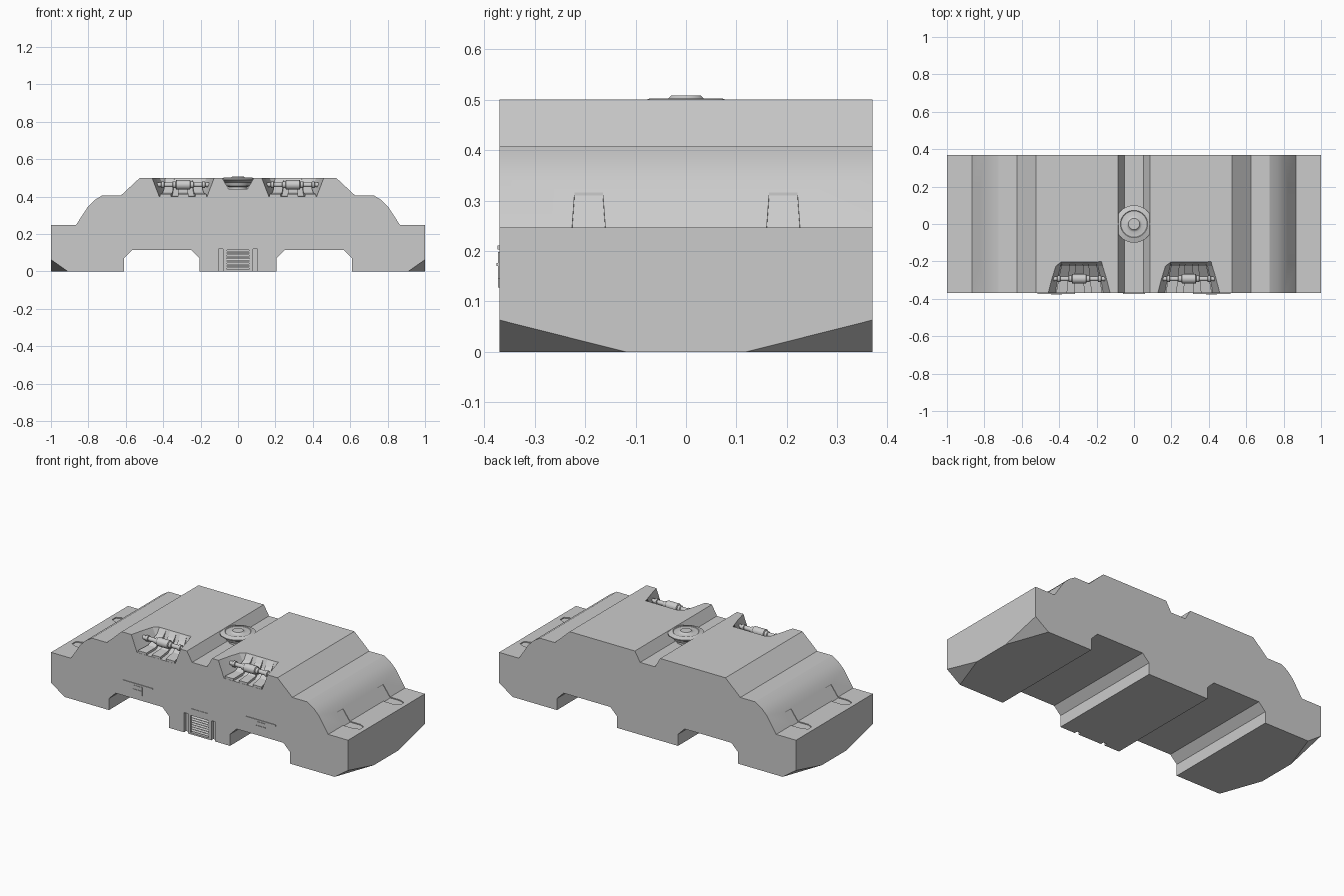
import bpy, bmesh, math
from mathutils import Vector

if "Cube" in bpy.data.objects:
    bpy.data.objects.remove(bpy.data.objects["Cube"])

grey = bpy.data.materials.new("plain grey")
grey.diffuse_color = (0.6, 0.6, 0.6, 1)
grey.use_nodes = True
grey.node_tree.nodes["Principled BSDF"].inputs["Base Color"].default_value = grey.diffuse_color


def finish(name, bm, smooth=None):
    bmesh.ops.recalc_face_normals(bm, faces=bm.faces)
    me = bpy.data.meshes.new(name)
    bm.to_mesh(me)
    bm.free()
    me.materials.append(grey)
    ob = bpy.data.objects.new(name, me)
    bpy.context.collection.objects.link(ob)
    if smooth:
        shade(ob, smooth)
    return ob


def shade(ob, angle):
    bpy.ops.object.select_all(action='DESELECT')
    ob.select_set(True)
    bpy.context.view_layer.objects.active = ob
    bpy.ops.object.shade_smooth_by_angle(angle=math.radians(angle))


def loft(name, sections):
    """Solid through a list of equal-length closed sections."""
    bm = bmesh.new()
    rings = [[bm.verts.new(p) for p in s] for s in sections]
    for a, b in zip(rings, rings[1:]):
        for i in range(len(a)):
            j = (i + 1) % len(a)
            bm.faces.new((a[i], a[j], b[j], b[i]))
    bm.faces.new(rings[0])
    bm.faces.new(rings[-1])
    return finish(name, bm)


def box(name, x0, x1, y0, y1, z0, z1):
    return loft(name, [[(x0, y, z0), (x1, y, z0), (x1, y, z1), (x0, y, z1)] for y in (y0, y1)])


def lathe(name, profile, place, n=32):
    """Spin (radius, height) pairs; place maps (a, b, height) to a point."""
    secs = []
    for r, h in profile:
        secs.append([place(r * math.cos(2 * math.pi * i / n), r * math.sin(2 * math.pi * i / n), h)
                     for i in range(n)])
    ob = loft(name, secs)
    shade(ob, 30)
    return ob


def cut(target, cutter):
    cutter.hide_render = True
    m = target.modifiers.new("cut", 'BOOLEAN')
    m.operation = 'DIFFERENCE'
    m.solver = 'EXACT'
    m.object = cutter
    bpy.context.view_layer.objects.active = target
    bpy.ops.object.modifier_apply(modifier=m.name)
    bpy.data.objects.remove(cutter)


# Main body: symmetric side profile swept through the full depth
half = [(0.05, 0.44), (0.085, 0.5), (0.525, 0.5), (0.625, 0.407), (0.725, 0.407),
        (0.766, 0.382), (0.803, 0.345), (0.867, 0.247), (1, 0.247), (1, 0), (0.61, 0),
        (0.61, 0.07), (0.565, 0.115), (0.25, 0.115), (0.205, 0.07), (0.205, 0)]
outline = half + [(-x, z) for x, z in reversed(half)]
body = loft("body", [[(x, y, z) for x, z in outline] for y in (-0.37, 0.37)])

# Bevelled lower corners
for sx in (-1, 1):
    for sy in (-1, 1):
        pts = [Vector((1, 0.37, 0.063)), Vector((0.91, 0.37, 0)), Vector((1, 0.12, 0))]
        mid = sum(pts, Vector()) / 3
        pts = [mid + (p - mid) * 2 for p in pts] + [Vector((1.05, 0.42, -0.05))]
        bm = bmesh.new()
        vs = [bm.verts.new((p.x * sx, p.y * sy, p.z)) for p in pts]
        for f in ((0, 1, 2), (0, 1, 3), (1, 2, 3), (0, 2, 3)):
            bm.faces.new([vs[i] for i in f])
        cut(body, finish("corner_cutter", bm))

# Front pockets on the top edge: (y, floor z, floor half width, top half width)
rows = [(-0.38, 0.4, 0.13, 0.169), (-0.29, 0.407, 0.115, 0.146), (-0.225, 0.45, 0.1, 0.126),
        (-0.2, 0.505, 0.095, 0.12)]
for s in (-1, 1):
    c = 0.293 * s
    cut(body, loft("pocket_cutter", [[(c - f, y, z), (c + f, y, z), (c + t, y, 0.502),
                                      (c + t, y, 0.53), (c - t, y, 0.53), (c - t, y, 0.502)]
                                     for y, z, f, t in rows]))

# Shallow pointed recesses running down the end slopes: (x, z, half width)
path = [(0.822, 0.316, 0.028), (0.867, 0.247, 0.033), (0.935, 0.247, 0.033), (0.97, 0.247, 0.018)]
for sx in (-1, 1):
    for cy in (-0.193, 0.193):
        cut(body, loft("recess_cutter", [[(x * sx, cy - w, z - 0.006), (x * sx, cy + w, z - 0.006),
                                          (x * sx, cy + w, z + 0.03), (x * sx, cy - w, z + 0.03)]
                                         for x, z, w in path]))

# Front grille opening and its side slots
cut(body, box("grille_cutter", -0.06, 0.06, -0.39, -0.35, 0.01, 0.115))
for s in (-1, 1):
    cut(body, box("slot_cutter", 0.092 * s - 0.013, 0.092 * s + 0.013, -0.39, -0.35, -0.02, 0.12))
shade(body, 25)

# Grille slats and cover plate
for i in range(7):
    z = 0.018 + i * 0.0138
    loft("grille_slat", [[(x, -0.349, z), (x, -0.367, z), (x, -0.361, z + 0.009),
                          (x, -0.349, z + 0.009)] for x in (-0.058, 0.058)])
box("grille_cover_plate", -0.058, 0.058, -0.373, -0.36, 0.128, 0.158)

for s in (-1, 1):
    c = 0.293 * s
    # Ribs on the pocket floor
    for a, b in ((-0.95, -0.5), (-0.22, 0.22), (0.5, 0.95)):
        loft("pocket_rib", [[(c + a * f, y, z - 0.02), (c + b * f, y, z - 0.02),
                             (c + b * f, y, z + d), (c + a * f, y, z + d)]
                            for (y, z, f, t), d in zip([(-0.369,) + rows[0][1:]] + rows[1:3] +
                                                       [(-0.203, 0.485, 0.095, 0)],
                                                       (0.014, 0.014, 0.018, 0.012))])
    # Crossbar with a thick middle sleeve and end collars
    bar = [(0.012, -0.145), (0.012, -0.118), (0.018, -0.116), (0.018, -0.102), (0.013, -0.1),
           (0.013, -0.058), (0.018, -0.055), (0.018, -0.04), (0.025, -0.037)]
    bar += [(r, -h) for r, h in reversed(bar)]
    lathe("pocket_crossbar", bar, lambda a, b, h: (c + h, -0.293 + a, 0.463 + b), 20)
    # Plain raised trim on the front face
    c = 0.415 * s
    box("trim_bar", c - 0.1, c + 0.1, -0.374, -0.36, 0.203, 0.211)
    box("trim_block", c - 0.03, c + 0.03, -0.373, -0.36, 0.145, 0.198)
    box("trim_block_band", c - 0.03, c + 0.03, -0.376, -0.36, 0.17, 0.176)

# Round cap standing in the central channel
cap = [(0.052, 0.43), (0.052, 0.452), (0.068, 0.458), (0.075, 0.475), (0.1, 0.488), (0.1, 0.494),
       (0.073, 0.502), (0.07, 0.499), (0.042, 0.499), (0.037, 0.501), (0.03, 0.508)]
lathe("round_cap", cap, lambda a, b, h: (a, b, h), 48)
